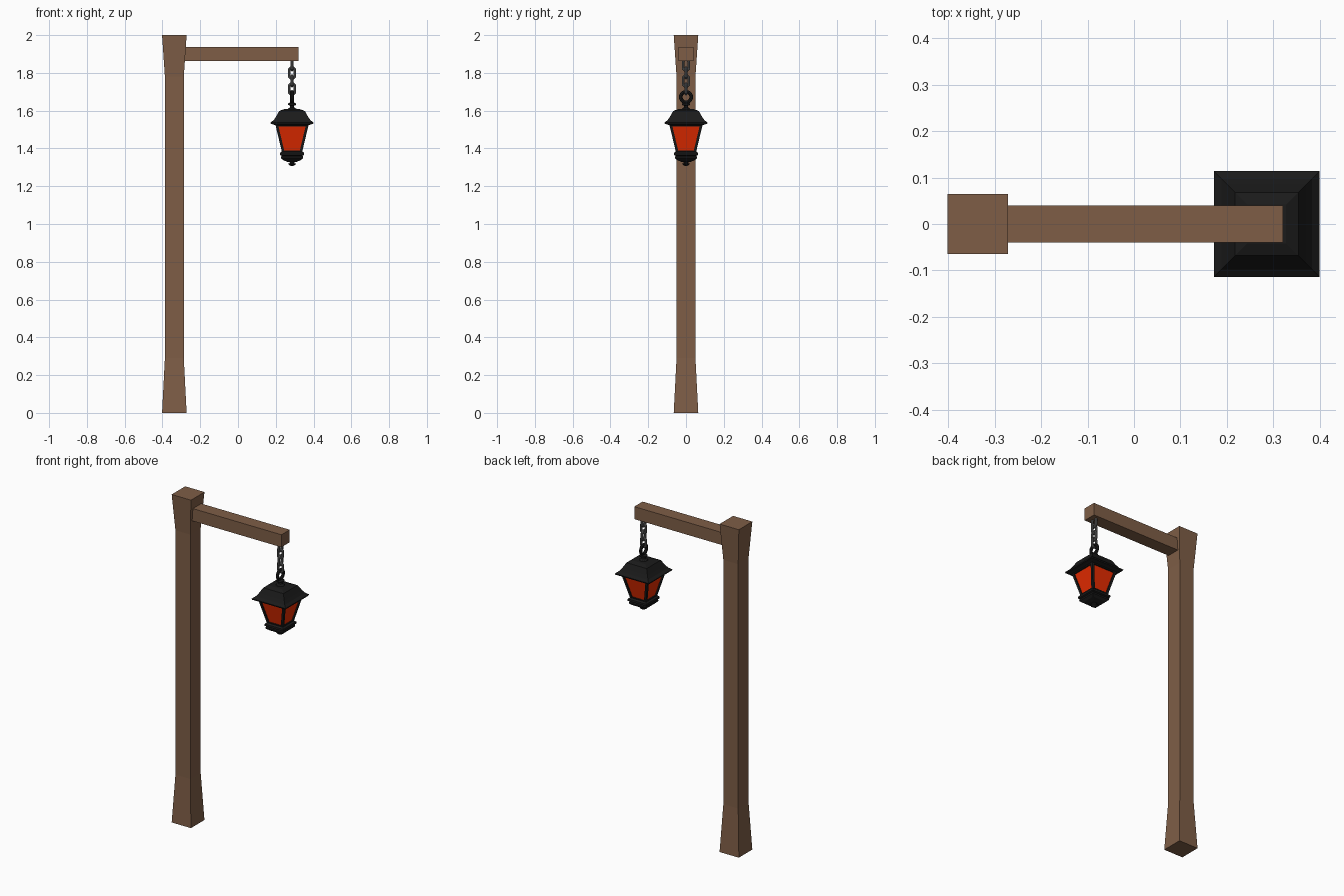
import bpy, bmesh, math
from mathutils import Vector

if "Cube" in bpy.data.objects:
    bpy.data.objects.remove(bpy.data.objects["Cube"])


def material(name, rgb):
    m = bpy.data.materials.new(name)
    m.diffuse_color = (*rgb, 1)
    m.use_nodes = True
    m.node_tree.nodes["Principled BSDF"].inputs["Base Color"].default_value = m.diffuse_color
    return m


WOOD = material("brown_wood", (0.21, 0.111, 0.062))
IRON = material("black_iron", (0.0105, 0.0105, 0.0105))
CHAIN = material("grey_chain", (0.13, 0.13, 0.13))
GLASS = material("red_glass", (0.8, 0.025, 0.0))
PX, LX = -0.337, 0.286          # post and lantern centre lines


def finish(bm, name, mat):
    bmesh.ops.recalc_face_normals(bm, faces=bm.faces)
    me = bpy.data.meshes.new(name)
    bm.to_mesh(me)
    bm.free()
    me.materials.append(mat)
    ob = bpy.data.objects.new(name, me)
    bpy.context.collection.objects.link(ob)
    return ob


def skin(bm, rings, closed=False):
    """Join rings of points with quads, capping the ends unless closed."""
    vs = [[bm.verts.new(p) for p in r] for r in rings]
    n = len(vs[0])
    for a, b in zip(vs, vs[1:] + vs[:1] if closed else vs[1:]):
        for i in range(n):
            j = (i + 1) % n
            bm.faces.new((a[i], a[j], b[j], b[i]))
    if not closed:
        bm.faces.new(vs[0])
        bm.faces.new(vs[-1])


def stack(name, mat, x, profile, sides=4):
    """Stacked sections; profile = (half width, z)."""
    k = math.sqrt(2) if sides == 4 else 1
    ang = [math.pi / sides + i * math.tau / sides for i in range(sides)]
    bm = bmesh.new()
    skin(bm, [[(x + k * r * math.cos(a), k * r * math.sin(a), z) for a in ang]
              for r, z in profile])
    return finish(bm, name, mat)


def link(name, mat, z, r, straight, tube, along_y, n=16):
    """Oval ring standing upright, in the xz or yz plane."""
    side = Vector((0, 1, 0)) if along_y else Vector((1, 0, 0))
    thick = Vector((1, 0, 0)) if along_y else Vector((0, 1, 0))
    rings = []
    for i in range(n):
        a = (i + 0.5) * math.tau / n
        out = side * math.cos(a) + Vector((0, 0, math.sin(a)))
        c = Vector((LX, 0, z + math.copysign(straight, math.sin(a)))) + out * r
        rings.append([c + tube * (out * math.cos(b) + thick * math.sin(b))
                      for b in (j * math.tau / 8 for j in range(8))])
    bm = bmesh.new()
    skin(bm, rings, closed=True)
    return finish(bm, name, mat)


# wooden post, flared at both ends, and its arm
stack("post", WOOD, PX, [(0.065, 0), (0.05, 0.29), (0.05, 1.78), (0.065, 2.0)])
bm = bmesh.new()
skin(bm, [[(x, -0.04, 1.862), (x, 0.04, 1.862), (x, 0.04, 1.938), (x, -0.04, 1.938)]
          for x in (-0.31, 0.321)])
finish(bm, "arm", WOOD)

# chain and hanging ring
for i in range(4):
    link(f"chain_link_{i + 1}", CHAIN, 1.8425 - 0.0425 * i, 0.0165, 0.0125, 0.0075,
         i % 2 == 0, 8)
link("hanging_ring", IRON, 1.672, 0.028, 0, 0.0095, True)

# turned finial above the roof
stack("top_finial", IRON, LX, [(0.03, 1.6), (0.022, 1.612), (0.012, 1.617), (0.012, 1.626),
                               (0.023, 1.631), (0.023, 1.637), (0.01, 1.644)], 12)

# roof with concave skirt and eaves
stack("roof", IRON, LX, [(0.08, 1.52), (0.1, 1.527), (0.112, 1.53), (0.114, 1.537),
                         (0.098, 1.549), (0.086, 1.566), (0.068, 1.598), (0.042, 1.608)])

# tapered glass body
stack("glass", GLASS, LX, [(0.046, 1.38), (0.08, 1.525)])

# corner bars of the frame
Z0, Z1, H0, H1, W = 1.375, 1.53, 0.052, 0.089, 0.014
for k, (sx, sy) in enumerate([(-1, -1), (1, -1), (1, 1), (-1, 1)]):
    bm = bmesh.new()
    skin(bm, [[(LX + sx * a, sy * b, z)
               for a, b in ((h, h), (h - W, h), (h - W, h - W), (h, h - W))]
              for h, z in ((H0, Z0), (H1, Z1))])
    finish(bm, f"frame_bar_{k + 1}", IRON)

# rails along the top and bottom of the glass
stack("top_rail", IRON, LX, [(0.086, 1.517), (0.089, 1.53)])
stack("bottom_rail", IRON, LX, [(0.052, 1.375), (0.055, 1.39)])

# stepped base and bottom finial
stack("base", IRON, LX, [(0.052, 1.386), (0.063, 1.377), (0.063, 1.365), (0.055, 1.361),
                         (0.059, 1.356), (0.058, 1.348), (0.045, 1.337), (0.024, 1.329)])
stack("bottom_finial", IRON, LX, [(0.014, 1.332), (0.012, 1.322), (0.021, 1.319),
                                  (0.02, 1.315), (0.008, 1.308)], 12)
